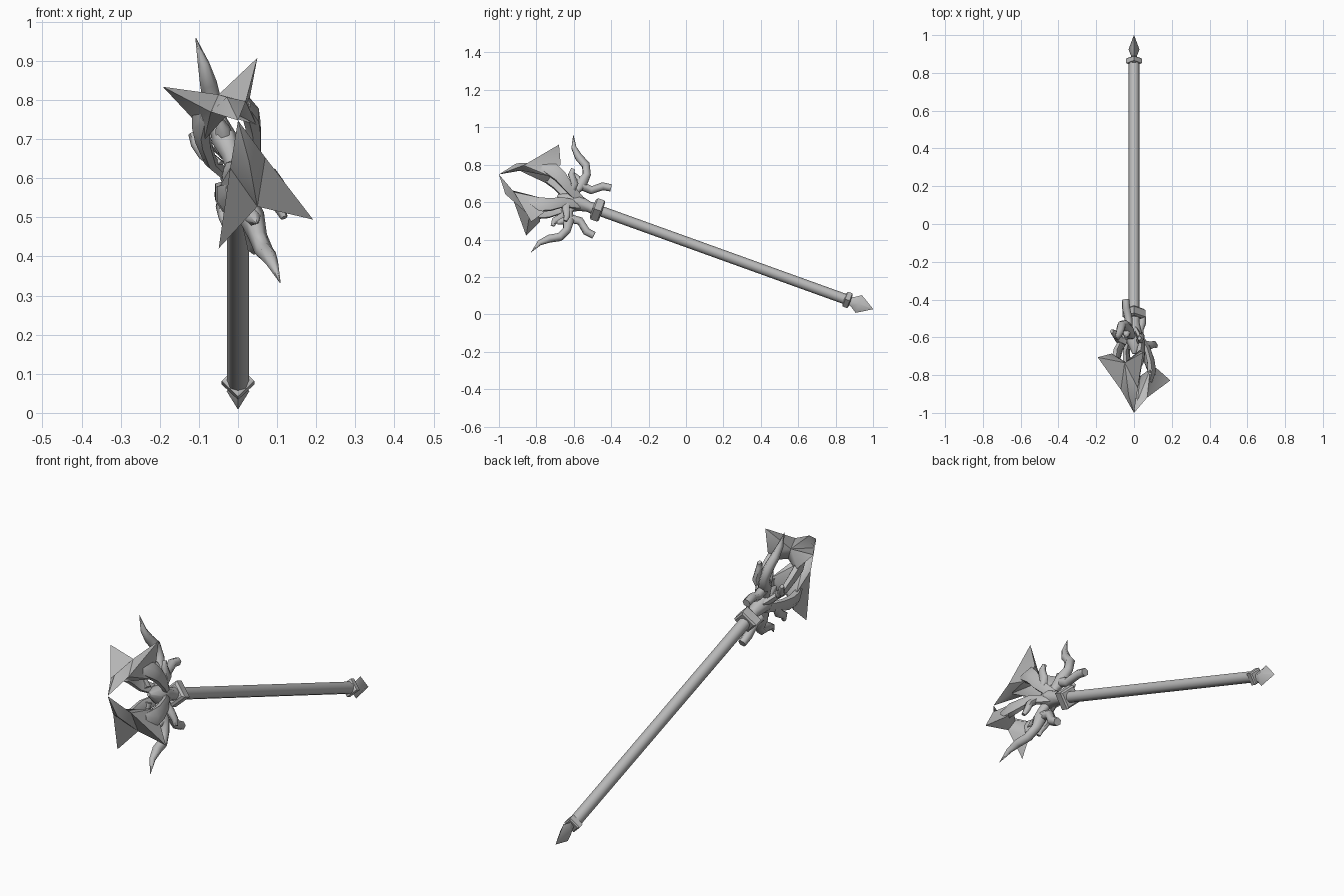
import bpy, bmesh, math
from mathutils import Vector

cube = bpy.data.objects.get("Cube")
if cube:
    bpy.data.objects.remove(cube)

# One plain grey metal
metal = bpy.data.materials.new("grey metal")
metal.use_nodes = True
GREY = (0.5, 0.5, 0.5, 1)
metal.diffuse_color = GREY
bsdf = metal.node_tree.nodes["Principled BSDF"]
bsdf.inputs["Base Color"].default_value = GREY
bsdf.inputs["Roughness"].default_value = 0.7

# Staff frame: the axis leans back, the head is turned about that axis
LEAN = math.radians(19.8)
TWIST = math.radians(18)
ALONG = Vector((0, -math.cos(LEAN), math.sin(LEAN)))
UP = Vector((0, math.sin(LEAN), math.cos(LEAN)))
SIDE = Vector((1, 0, 0))
OUT = UP * math.cos(TWIST) - SIDE * math.sin(TWIST)
ACROSS = SIDE * math.cos(TWIST) + UP * math.sin(TWIST)
MIDDLE = Vector((0, 0, 0.388))


def head_point(s, a, r, turn=1):
    """Along the axis, across, outward; turn=-1 gives the opposite half."""
    return MIDDLE + ALONG * s + (ACROSS * a + OUT * r) * turn


def finish(name, bm, angle=50):
    bmesh.ops.recalc_face_normals(bm, faces=bm.faces)
    mesh = bpy.data.meshes.new(name)
    bm.to_mesh(mesh)
    bm.free()
    obj = bpy.data.objects.new(name, mesh)
    bpy.context.collection.objects.link(obj)
    mesh.materials.append(metal)
    bpy.ops.object.select_all(action='DESELECT')
    obj.select_set(True)
    bpy.context.view_layer.objects.active = obj
    bpy.ops.object.shade_smooth_by_angle(angle=math.radians(angle))


def skin(bm, rings):
    """Bridge equal rings of points and cap both ends."""
    loops = [[bm.verts.new(p) for p in ring] for ring in rings]
    n = len(loops[0])
    for low, high in zip(loops, loops[1:]):
        for i in range(n):
            j = (i + 1) % n
            bm.faces.new((low[i], low[j], high[j], high[i]))
    bm.faces.new(loops[0])
    bm.faces.new(loops[-1])


def turned(name, profile, sides=8, flat=1.0, angle=50):
    """Profile of (along, radius) swept round the staff axis."""
    bm = bmesh.new()
    rings = []
    for s, rad in profile:
        ring = []
        for i in range(sides):
            t = math.tau * i / sides
            ring.append(MIDDLE + ALONG * s + SIDE * (rad * flat * math.cos(t))
                        + UP * (rad * math.sin(t)))
        rings.append(ring)
    skin(bm, rings)
    finish(name, bm, angle)


def limb(name, path, turn, sides=6, width=1.0):
    """Tapering limb through points (along, across, out, radius)."""
    bm = bmesh.new()
    pts = [head_point(*p[:3], turn) for p in path]
    rings = []
    for i, p in enumerate(pts):
        way = (pts[min(i + 1, len(pts) - 1)] - pts[max(i - 1, 0)]).normalized()
        flat_dir = (ACROSS - way * ACROSS.dot(way)).normalized()
        other = way.cross(flat_dir)
        rad = path[i][3]
        ring = []
        for k in range(sides):
            t = math.tau * k / sides
            ring.append(p + flat_dir * (rad * width * math.cos(t))
                        + other * (rad * math.sin(t)))
        rings.append(ring)
    skin(bm, rings)
    finish(name, bm, 65)


# Shaft, collars, pommel and core
turned("shaft", [(-0.93, 0.028), (0.5, 0.028)], angle=60)
turned("end_collar", [(-0.935, 0.034), (-0.93, 0.042), (-0.905, 0.042), (-0.9, 0.03)],
       sides=4, angle=35)
turned("pommel", [(-0.92, 0.02), (-0.945, 0.026), (-0.982, 0.05), (-1.063, 0.001)],
       sides=4, flat=0.58, angle=60)
turned("head_ring", [(0.477, 0.05), (0.484, 0.06), (0.522, 0.06), (0.53, 0.045)],
       sides=4, angle=35)
turned("core", [(0.5, 0.036), (0.55, 0.028), (0.62, 0.045), (0.66, 0.042), (0.73, 0.008)])


def blade(name, turn):
    """Star-backed blade: nose at the tip, two swept corners, notched back."""
    bm = bmesh.new()

    def v(s, a, r):
        return bm.verts.new(head_point(s, a, r, turn))

    nose = v(1.063, 0, 0)
    ridge, notch = v(0.995, 0, 0.092), v(0.835, 0, 0.16)
    under, inner = v(0.975, 0, 0.06), v(0.82, 0, 0.105)
    for side in (-1, 1):
        edge = v(0.955, side * 0.047, 0.08)
        corner = v(0.815, side * 0.127, 0.231)
        heel = v(0.77, side * 0.078, 0.145)
        root = v(0.8, side * 0.07, 0.065)
        for face in ((nose, ridge, edge), (ridge, notch, edge), (notch, corner, edge),
                     (nose, edge, under), (edge, corner, heel), (edge, heel, root),
                     (under, edge, root), (under, root, inner), (notch, heel, corner),
                     (notch, inner, heel), (inner, root, heel)):
            bm.faces.new(face)
    finish(name, bm, 50)


# The head repeats itself half a turn round the axis
for label, turn in (("upper", 1), ("lower", -1)):
    blade(label + "_blade", turn)

    # Broad arms carrying the blade, each with a short outward prong
    for side, hand, reach in ((-1, "first", 0.645), (1, "second", 0.7)):
        limb(f"{label}_{hand}_arm",
             [(0.86, side * 0.055, 0.105, 0.02), (0.8, side * 0.066, 0.103, 0.043),
              (0.75, side * 0.067, 0.083, 0.038), (0.69, side * 0.06, 0.045, 0.03),
              (0.6, side * 0.015, 0.012, 0.024)], turn, width=0.55)
        limb(f"{label}_{hand}_prong",
             [(0.67, side * 0.04, 0.03, 0.022), (0.665, side * 0.066, 0.075, 0.022),
              (reach, side * 0.074, 0.115, 0.019), (reach, side * 0.077, 0.145, 0.012)],
             turn, width=0.8)

    # Forked claw: pointed tine, blunt back tine and short spur
    limb(label + "_claw",
         [(0.63, 0, 0.01, 0.024), (0.645, 0, 0.06, 0.024), (0.63, 0, 0.11, 0.034),
          (0.62, 0, 0.165, 0.024), (0.643, 0, 0.215, 0.024), (0.695, 0, 0.245, 0.022),
          (0.735, 0, 0.285, 0.015), (0.76, 0, 0.35, 0.001)], turn)
    limb(label + "_back_tine",
         [(0.64, 0, 0.1, 0.026), (0.57, 0, 0.092, 0.022), (0.52, 0, 0.135, 0.022),
          (0.475, 0, 0.142, 0.02)], turn)
    limb(label + "_claw_spur",
         [(0.63, 0, 0.11, 0.026), (0.665, 0, 0.13, 0.018), (0.695, 0, 0.156, 0.001)], turn)
